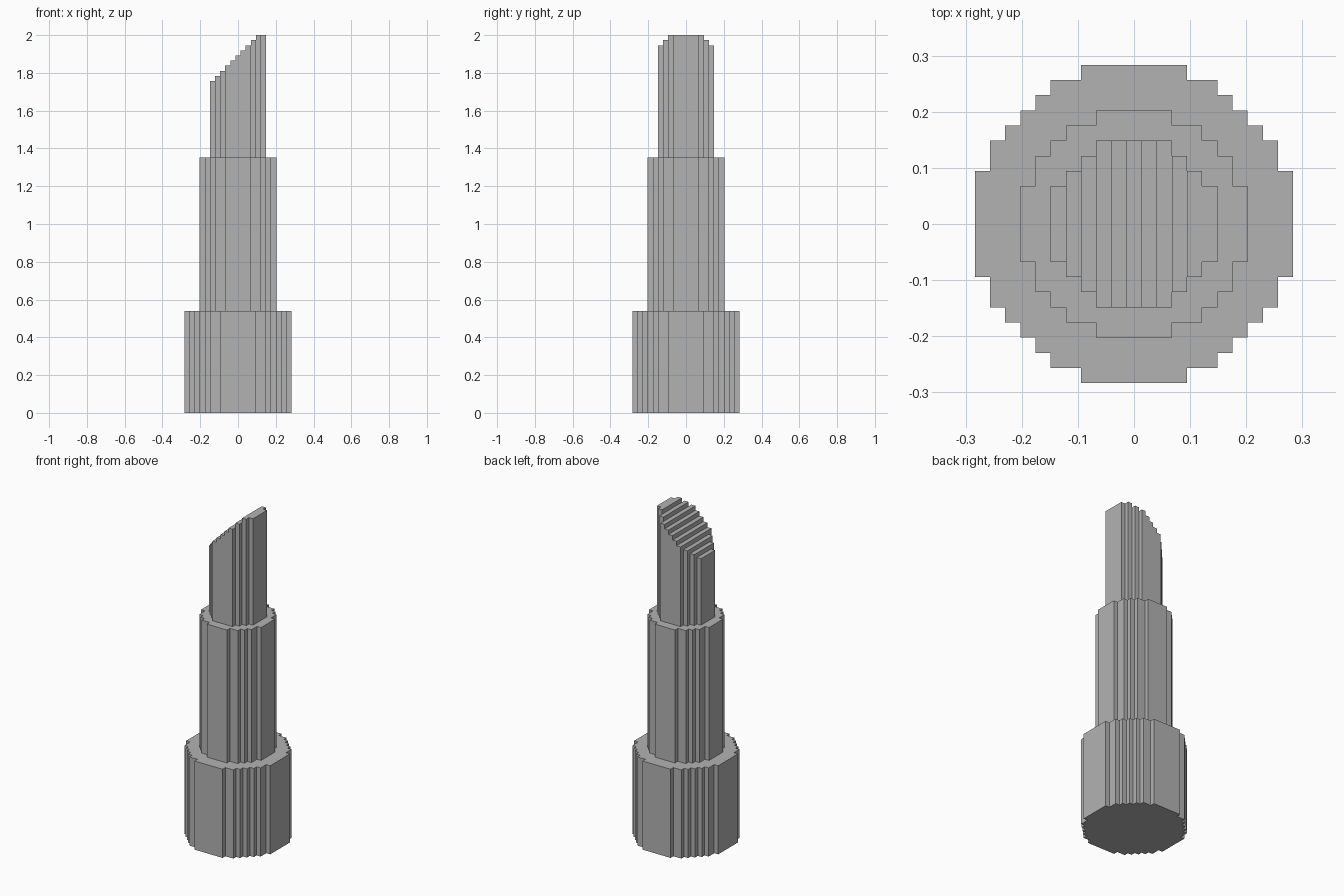
import bpy
import bmesh
import math
from mathutils import Vector

UNIT = 2 / 74  # size of one block

cube = bpy.data.objects.get("Cube")
if cube:
    bpy.data.objects.remove(cube, do_unlink=True)

grey = bpy.data.materials.new("plain grey")
grey.use_nodes = True
colour = (0.45, 0.45, 0.45, 1)
grey.diffuse_color = colour
grey.node_tree.nodes["Principled BSDF"].inputs["Base Color"].default_value = colour

AXES = [Vector(a) for a in ((1, 0, 0), (0, 1, 0), (0, 0, 1))]


def block_column(name, radius, bottom, top):
    """Round column of blocks; top(x) gives its height in blocks at each x."""
    reach = range(-math.ceil(radius), math.ceil(radius) + 1)
    cells = {(x, y, z)
             for x in reach for y in reach if math.hypot(x, y) < radius
             for z in range(bottom, top(x))}
    bm = bmesh.new()
    # Skin only the exposed sides of the blocks
    for cell in cells:
        centre = Vector(cell) + AXES[2] / 2
        for i in range(3):
            for sign in (-1, 1):
                n = AXES[i] * sign
                if tuple(int(v) for v in Vector(cell) + n) in cells:
                    continue
                u = AXES[(i + 1) % 3] / 2
                v = AXES[(i + 2) % 3] / 2 * sign
                mid = centre + n / 2
                corners = (mid - u - v, mid + u - v, mid + u + v, mid - u + v)
                bm.faces.new([bm.verts.new(c * UNIT) for c in corners])
    bmesh.ops.remove_doubles(bm, verts=bm.verts[:], dist=UNIT / 10)
    # Merge flat neighbours into clean steps
    bmesh.ops.dissolve_limit(bm, angle_limit=math.radians(1),
                             verts=bm.verts[:], edges=bm.edges[:])
    mesh = bpy.data.meshes.new(name)
    bm.to_mesh(mesh)
    bm.free()
    mesh.materials.append(grey)
    obj = bpy.data.objects.new(name, mesh)
    bpy.context.collection.objects.link(obj)
    return obj


# Wide base, narrower sleeve, and slanted stick rising towards +x
block_column("base", 10.5, 0, lambda x: 20)
block_column("sleeve", 7.5, 20, lambda x: 50)
block_column("slanted_stick", 5.5, 50, lambda x: min(74, 70 + x))
